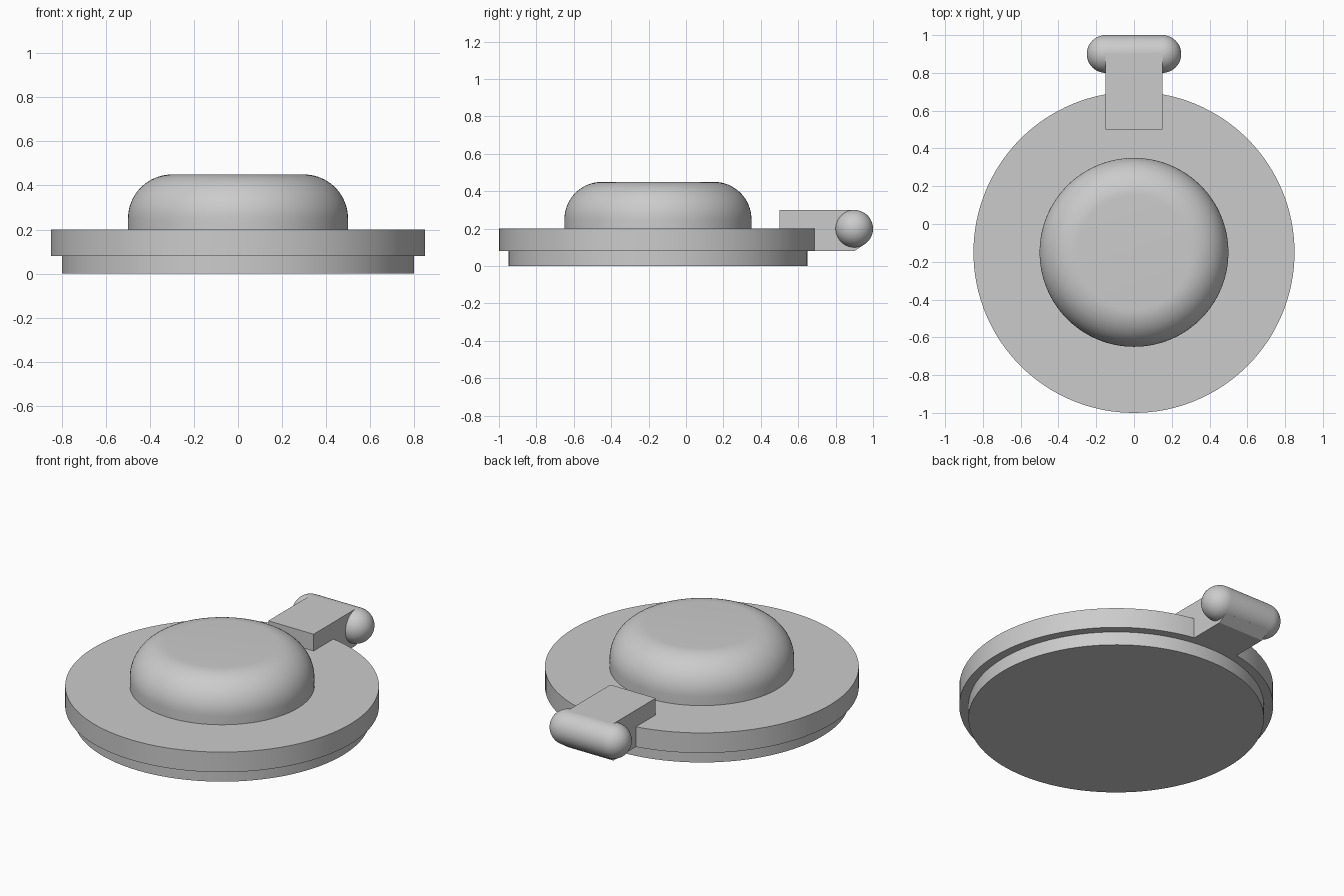
import bpy, bmesh, math
from mathutils import Matrix

if "Cube" in bpy.data.objects:
    bpy.data.objects.remove(bpy.data.objects["Cube"])

grey = bpy.data.materials.new("plain grey")
grey.diffuse_color = (0.6, 0.6, 0.6, 1)
grey.use_nodes = True
grey.node_tree.nodes["Principled BSDF"].inputs["Base Color"].default_value = grey.diffuse_color

CY = -0.15                     # y of the disc axis
BAR_Y, BAR_Z, BAR_R = 0.9, 0.2, 0.1


def finish(name, bm, matrix=Matrix()):
    bmesh.ops.recalc_face_normals(bm, faces=bm.faces)
    me = bpy.data.meshes.new(name)
    bm.to_mesh(me)
    bm.free()
    me.transform(matrix)
    me.materials.append(grey)
    ob = bpy.data.objects.new(name, me)
    bpy.context.collection.objects.link(ob)
    bpy.ops.object.select_all(action='DESELECT')
    bpy.context.view_layer.objects.active = ob
    ob.select_set(True)
    bpy.ops.object.shade_smooth_by_angle(angle=math.radians(30))
    return ob


def lathe(name, profile, matrix, segments=128):
    """Spin (radius, height) points about local z; open ends get flat caps."""
    bm = bmesh.new()
    rings = []
    for r, z in profile:
        if r < 1e-6:
            rings.append([bm.verts.new((0, 0, z))] * segments)
        else:
            rings.append([bm.verts.new((r * math.cos(a), r * math.sin(a), z))
                          for a in (2 * math.pi * i / segments for i in range(segments))])
    for low, high in zip(rings, rings[1:]):
        for i in range(segments):
            j = (i + 1) % segments
            bm.faces.new(dict.fromkeys((low[i], low[j], high[j], high[i])))
    for ring in (rings[0], rings[-1]):
        if ring[0] is not ring[1]:
            bm.faces.new(ring)
    return finish(name, bm, matrix)


def arc(r, cx, cz, start, end, n):
    return [(cx + r * math.cos(a), cz + r * math.sin(a))
            for a in (math.radians(start + (end - start) * i / n) for i in range(n + 1))]


axis = Matrix.Translation((0, CY, 0))

# Stepped disc: narrow foot under a wider plate
lathe("stepped_base", [(0.8, 0), (0.8, 0.08), (0.85, 0.08), (0.85, 0.2)], axis)

# Raised centre with a rounded shoulder
lathe("centre_dome", [(0.5, 0.2)] + arc(0.2, 0.3, 0.25, 0, 90, 16), axis)

# Round-ended cross bar at the back
half = 0.15
capsule = arc(BAR_R, 0, -half, -90, 0, 12) + arc(BAR_R, 0, half, 0, 90, 12)
capsule[0], capsule[-1] = (0, -half - BAR_R), (0, half + BAR_R)
lathe("cross_bar", capsule,
      Matrix.Translation((0, BAR_Y, BAR_Z)) @ Matrix.Rotation(math.pi / 2, 4, 'Y'), 48)

# Tab joining disc and bar, its lower end sloping up tangent to the bar
drop = 0.12
t = math.acos(BAR_R / drop)
tangent = (BAR_Y + BAR_R * math.sin(t), BAR_Z - BAR_R * math.cos(t))
side = [(0.5, BAR_Z - drop), (BAR_Y, BAR_Z - drop), tangent,
        (BAR_Y, BAR_Z), (BAR_Y, BAR_Z + BAR_R), (0.5, BAR_Z + BAR_R)]
bm = bmesh.new()
face = bm.faces.new([bm.verts.new((-half, y, z)) for y, z in side])
ext = bmesh.ops.extrude_face_region(bm, geom=[face])
bmesh.ops.translate(bm, vec=(2 * half, 0, 0),
                    verts=[v for v in ext["geom"] if isinstance(v, bmesh.types.BMVert)])
finish("rear_tab", bm)
